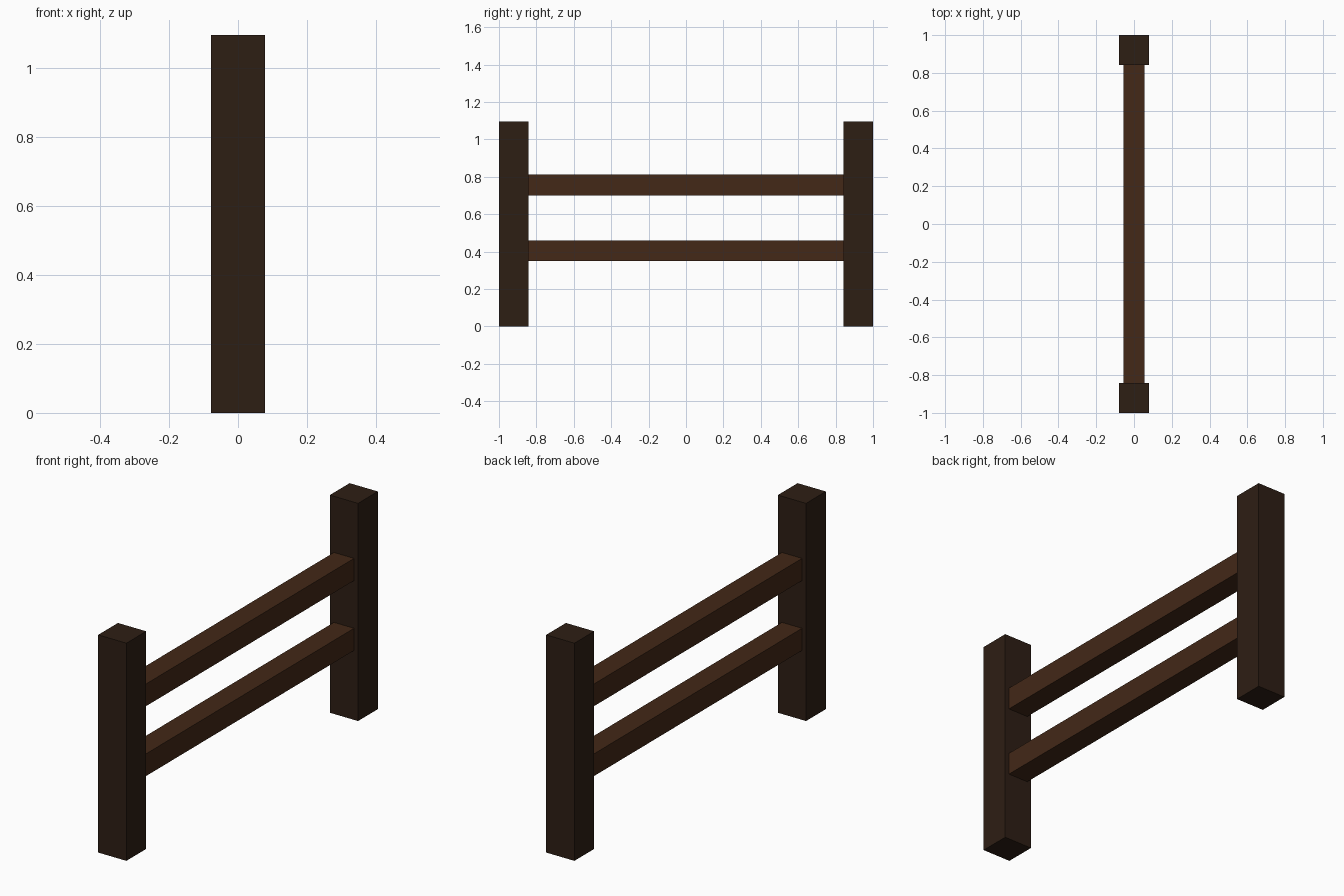
import bpy

if "Cube" in bpy.data.objects:
    bpy.data.objects.remove(bpy.data.objects["Cube"])

POST_W, POST_H = 0.157, 1.096
RAIL_W = 0.112
RAIL_LEN = 2 - 2 * POST_W


def material(name, color):
    mat = bpy.data.materials.new(name)
    mat.diffuse_color = (*color, 1)
    mat.use_nodes = True
    mat.node_tree.nodes["Principled BSDF"].inputs["Base Color"].default_value = mat.diffuse_color
    return mat


def box(name, center, size, mat):
    bpy.ops.mesh.primitive_cube_add(size=1, location=center)
    obj = bpy.context.object
    obj.name = name
    obj.scale = size
    bpy.ops.object.transform_apply(location=False, rotation=False, scale=True)
    obj.data.materials.append(mat)
    return obj


dark_wood = material("dark_wood", (0.027, 0.013, 0.007))
brown_wood = material("brown_wood", (0.056, 0.021, 0.0086))

# Square upright posts at both ends
for name, side in (("front_post", -1), ("back_post", 1)):
    box(name, (0, side * (1 - POST_W / 2), POST_H / 2),
        (POST_W, POST_W, POST_H), dark_wood)

# Horizontal rails spanning between the posts
for name, z in (("lower_rail", 0.405), ("upper_rail", 0.757)):
    box(name, (0, 0, z), (RAIL_W, RAIL_LEN, RAIL_W), brown_wood)
